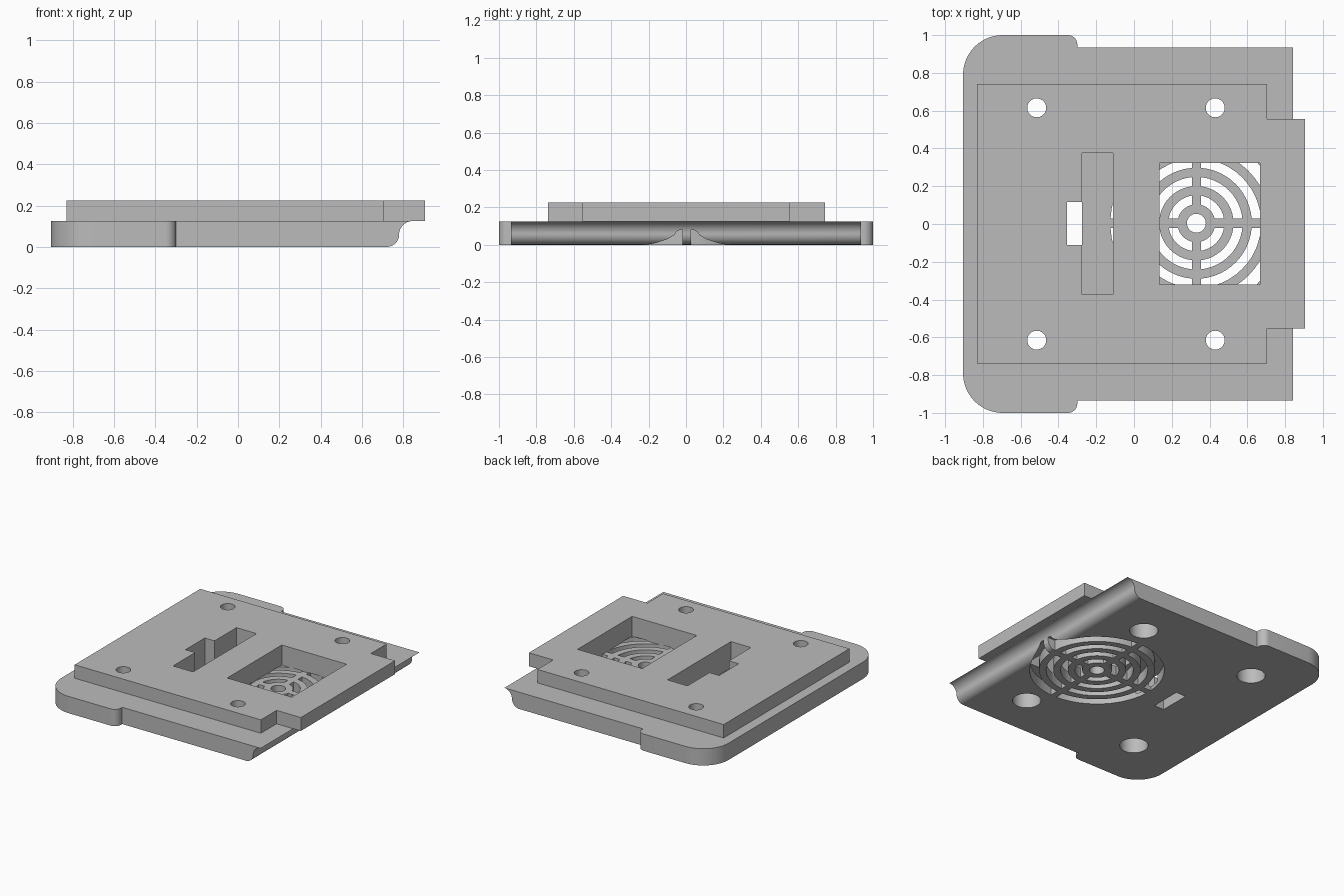
import bpy, bmesh, math
from mathutils import Vector

cube = bpy.data.objects.get("Cube")
if cube:
    bpy.data.objects.remove(cube, do_unlink=True)

grey = bpy.data.materials.new("plain grey")
grey.use_nodes = True
GREY = (0.5, 0.5, 0.5, 1)
grey.diffuse_color = GREY
grey.node_tree.nodes["Principled BSDF"].inputs["Base Color"].default_value = GREY


def arc(cx, cy, r, a0, a1, n=12):
    angles = [math.radians(a0 + (a1 - a0) * i / n) for i in range(n + 1)]
    return [(cx + r * math.cos(a), cy + r * math.sin(a)) for a in angles]


def circle(cx, cy, r, n=40):
    return arc(cx, cy, r, 0, 360, n)[:-1]


def rect(x0, x1, y0, y1):
    return [(x0, y0), (x1, y0), (x1, y1), (x0, y1)]


def solid(name, prisms, along_y=False):
    """Extrude each (outline, low, high) along z, or along y for xz outlines."""
    bm = bmesh.new()
    for outline, low, high in prisms:
        if along_y:
            pts, push = [(u, low, v) for u, v in outline], Vector((0, high - low, 0))
        else:
            pts, push = [(u, v, low) for u, v in outline], Vector((0, 0, high - low))
        face = bm.faces.new([bm.verts.new(p) for p in pts])
        moved = bmesh.ops.extrude_face_region(bm, geom=[face])["geom"]
        bmesh.ops.translate(bm, vec=push,
                            verts=[g for g in moved if isinstance(g, bmesh.types.BMVert)])
    bmesh.ops.recalc_face_normals(bm, faces=bm.faces)
    mesh = bpy.data.meshes.new(name)
    bm.to_mesh(mesh)
    bm.free()
    mesh.materials.append(grey)
    obj = bpy.data.objects.new(name, mesh)
    bpy.context.collection.objects.link(obj)
    return obj


def activate(obj):
    bpy.ops.object.select_all(action="DESELECT")
    obj.select_set(True)
    bpy.context.view_layer.objects.active = obj


def cut(target, cutter):
    cutter.hide_render = True
    mod = target.modifiers.new("cut", "BOOLEAN")
    mod.operation, mod.solver, mod.object = "DIFFERENCE", "EXACT", cutter
    activate(target)
    bpy.ops.object.modifier_apply(modifier=mod.name)
    bpy.data.objects.remove(cutter, do_unlink=True)


BASE_TOP, TOP = 0.125, 0.225
screw_spots = [(x, y) for x in (-0.515, 0.43) for y in (-0.615, 0.615)]
window = rect(0.135, 0.668, -0.32, 0.323)
# Long pocket with its side notch
slot = rect(-0.275, -0.11, -0.372, 0.375)
notch = rect(-0.355, -0.275, -0.112, 0.117)
slot_and_notch = [slot[0], slot[1], slot[2], slot[3],
                  notch[2], notch[3], notch[0], notch[1]]

# Base plate with wide rounded corners at one end
half = ([(0.842, 0.935), (-0.3, 0.935)] + arc(-0.35, 0.95, 0.05, 0, 90)
        + arc(-0.695, 0.79, 0.21, 90, 180, 20))
outline = half + [(x, -y) for x, y in reversed(half)]
base = solid("base_plate", [(outline, 0, BASE_TOP)])

# Curved lip along the far edge
lip = (arc(0.72, 0.06, 0.06, -90, 0) + arc(0.845, 0.06, 0.065, 180, 90)[1:]
       + [(1, BASE_TOP), (1, -0.1), (0.72, -0.1)])
cut(base, solid("lip_cutter", [(lip, -1.2, 1.2)], along_y=True))

# Wide screw recesses, pockets and notch
cut(base, solid("recess_cutter",
                [(circle(x, y, 0.096), -0.1, 0.3) for x, y in screw_spots]
                + [(window, 0.075, 0.3), (slot, 0.03, 0.3)]))
cut(base, solid("notch_cutter", [(notch, -0.1, 0.3)]))

# Round vent: concentric slits split by four spokes
VENT_X, VENT_Y, SPOKE = 0.33, 0.004, 0.024
slits = [(circle(VENT_X, VENT_Y, 0.05), -0.1, 0.078)]
for inner, outer in ((0.1, 0.148), (0.197, 0.245), (0.294, 0.343), (0.391, 0.455)):
    for quarter in range(4):
        start = quarter * 90
        a = math.degrees(math.asin(SPOKE / outer))
        b = math.degrees(math.asin(SPOKE / inner))
        ring = (arc(VENT_X, VENT_Y, outer, start + a, start + 90 - a)
                + arc(VENT_X, VENT_Y, inner, start + 90 - b, start + b))
        slits.append((ring, -0.1, 0.078))
cut(base, solid("vent_cutter", slits))

# Raised plate with its end tab
raised = [(-0.83, -0.738), (0.705, -0.738), (0.705, -0.553), (0.905, -0.553),
          (0.905, 0.557), (0.705, 0.557), (0.705, 0.742), (-0.83, 0.742)]
upper = solid("raised_plate", [(raised, BASE_TOP, TOP)])
cut(upper, solid("opening_cutter",
                 [(circle(x, y, 0.05), 0, 0.4) for x, y in screw_spots]
                 + [(window, 0, 0.4), (slot_and_notch, 0, 0.4)]))

for part in (base, upper):
    activate(part)
    bpy.ops.object.shade_smooth_by_angle(angle=math.radians(30))
